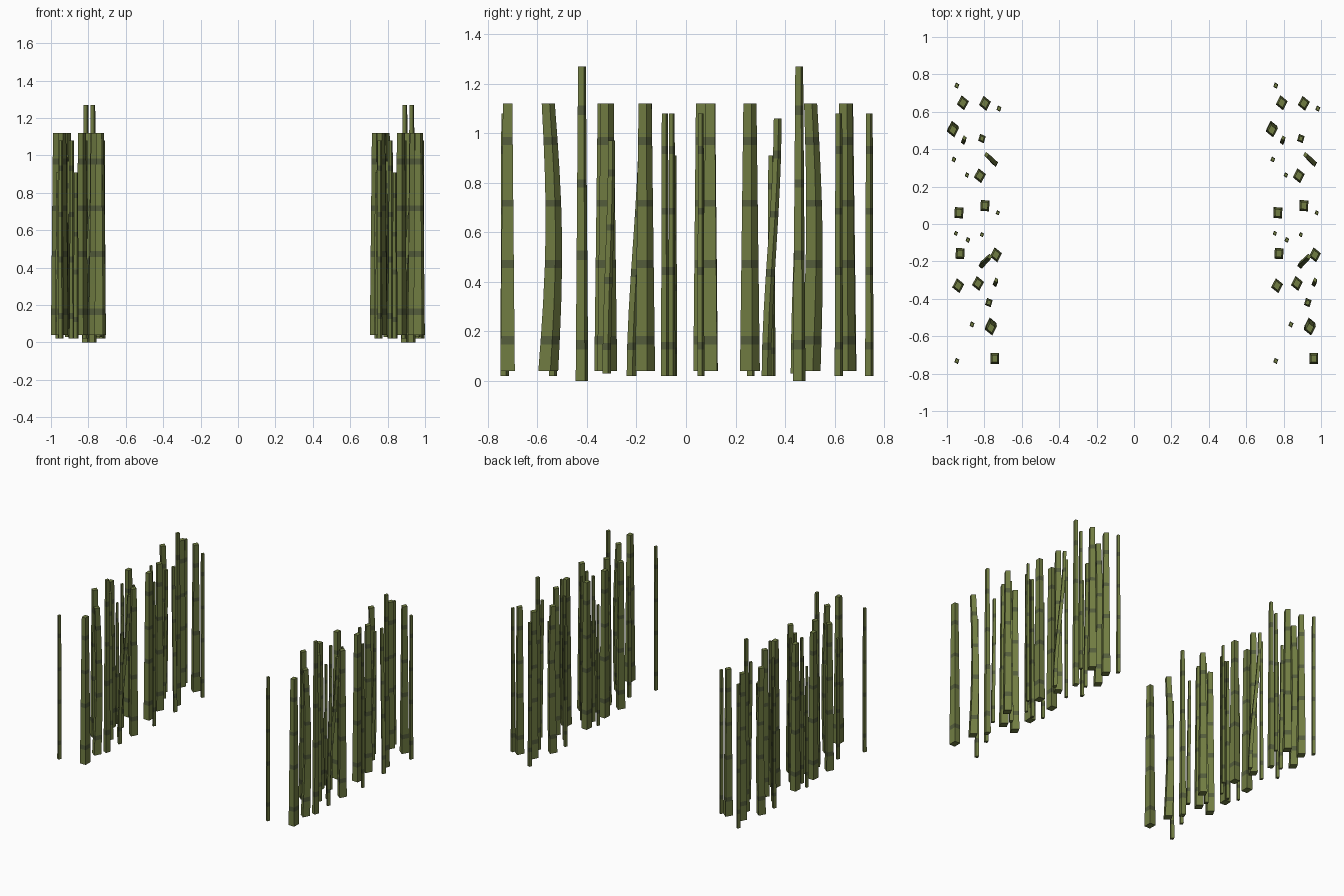
import bpy, bmesh, math

if "Cube" in bpy.data.objects:
    bpy.data.objects.remove(bpy.data.objects["Cube"])


def material(name, rgb):
    m = bpy.data.materials.new(name)
    m.diffuse_color = (*rgb, 1)
    m.use_nodes = True
    m.node_tree.nodes["Principled BSDF"].inputs["Base Color"].default_value = m.diffuse_color
    return m


STALK = material("stalk_green", (0.165, 0.205, 0.055))
NODE = material("node_dark_green", (0.09, 0.11, 0.045))
LEVELS = [0, .1, .13, .25, .385, .415, .52, .615, .64, .75, .845, .875, 1]
NODES = {1, 4, 7, 10}
RIGHT_OFFSET = 1.705


def stalk(name, x, y, r, z0, z1, angle, taper=0.66, lean=(0, 0), bow=0.0):
    """Tapered four-sided stalk with dark node bands; lean is the top shift."""
    bm = bmesh.new()
    rings = []
    for t in LEVELS:
        rr = r * (1 + (taper - 1) * t)
        s = t * t * (3 - 2 * t)
        cx = x + lean[0] * s
        cy = y + lean[1] * s + bow * math.sin(math.pi * t)
        ring = []
        for k in range(4):
            a = math.radians(angle + 90 * k)
            ring.append(bm.verts.new((cx + 0.8 * rr * math.cos(a),
                                      cy + rr * math.sin(a), z0 + (z1 - z0) * t)))
        rings.append(ring)
    for i in range(len(rings) - 1):
        for k in range(4):
            n = (k + 1) % 4
            f = bm.faces.new((rings[i][k], rings[i][n], rings[i + 1][n], rings[i + 1][k]))
            f.material_index = 1 if i in NODES else 0
    bm.faces.new(rings[0][::-1])
    bm.faces.new(rings[-1])
    me = bpy.data.meshes.new(name)
    bm.to_mesh(me)
    bm.free()
    me.materials.append(STALK)
    me.materials.append(NODE)
    # The right-hand row repeats the left-hand row
    for side, dx in (("left", 0), ("right", RIGHT_OFFSET)):
        ob = bpy.data.objects.new(f"{name}_{side}", me)
        ob.location.x = dx
        bpy.context.collection.objects.link(ob)


# Thick stalks: x, y, angle, bow
thick = [(-.915, .648, 12, 0), (-.797, .645, 12, 0), (-.968, .503, 12, .015),
         (-.824, .258, 12, 0), (-.936, .06, 42, 0), (-.797, .098, 42, 0),
         (-.93, -.158, 42, 0), (-.738, -.165, 12, 0), (-.94, -.33, 12, 0),
         (-.834, -.318, 12, 0), (-.765, -.556, 12, .022), (-.744, -.72, 45, 0)]
for i, (x, y, a, b) in enumerate(thick):
    stalk(f"thick_stalk_{i + 1}", x, y, .041, .04, 1.12, a, bow=b)

# Two tall stalks
for i, (x, y) in enumerate([(-.813, .457), (-.776, -.42)]):
    stalk(f"tall_stalk_{i + 1}", x, y, .028, 0, 1.27, 25, .62)

# Thin stalks: x, y, radius, top
thin = [(-.947, .74, .018, 1.08), (-.722, .617, .018, 1.08), (-.963, .345, .017, .91),
        (-.893, .262, .016, 1.08), (-.728, .06, .015, 1.08), (-.952, -.05, .015, .91),
        (-.888, -.085, .017, 1.08), (-.813, -.057, .015, 1.08),
        (-.866, -.537, .018, .91), (-.947, -.732, .018, 1.08)]
for i, (x, y, r, top) in enumerate(thin):
    stalk(f"thin_stalk_{i + 1}", x, y, r, .02, top, 20, .8)

# Leaning stalks
stalk("leaning_stalk_1", -.742, .325, .02, .02, 1.06, 12, .8, (-.046, .045))
stalk("leaning_stalk_2", -.816, -.22, .02, .02, 1.06, 12, .8, (.046, .045))
stalk("short_leaning_stalk_1", -.742, -.32, .018, .03, .97, 15, .8, (.005, .02))
stalk("short_leaning_stalk_2", -.912, .44, .018, .03, .97, 15, .8, (.005, .02))
